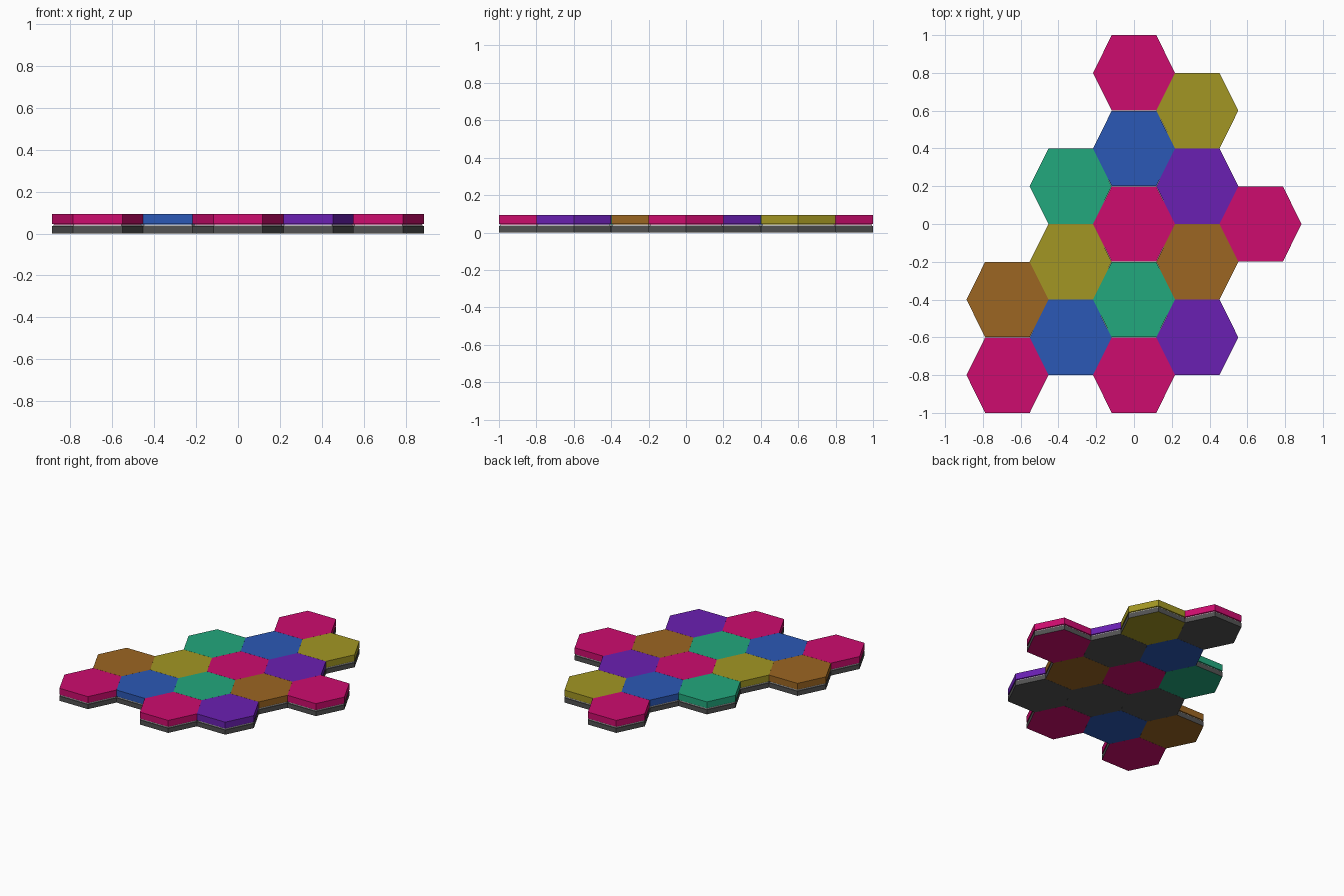
import bpy, bmesh

if "Cube" in bpy.data.objects:
    bpy.data.objects.remove(bpy.data.objects["Cube"])


def material(name, rgb):
    lin = [((c / 255 + 0.055) / 1.055) ** 2.4 if c > 10 else c / 255 / 12.92 for c in rgb]
    m = bpy.data.materials.new(name)
    m.diffuse_color = (*lin, 1)
    m.use_nodes = True
    m.node_tree.nodes["Principled BSDF"].inputs["Base Color"].default_value = m.diffuse_color
    return m


MATS = {n: material(n, c) for n, c in {
    "pink": (205, 12, 110), "olive": (162, 150, 35), "blue": (43, 88, 182),
    "purple": (106, 32, 178), "green": (34, 168, 125), "brown": (156, 102, 34),
    "dark_grey": (82, 82, 82), "pale_grey": (190, 190, 190)}.items()}

# Hexagon proportions: flat half-edge, half-width, half-height, column step
FLAT, WIDE, HIGH, STEP = 0.118, 0.217, 0.1995, 0.335


def hex_prism(name, x, y, z0, z1, inset, mat, bottom_mat=None):
    s = 1 - inset / HIGH
    outline = [(WIDE, 0), (FLAT, HIGH), (-FLAT, HIGH),
               (-WIDE, 0), (-FLAT, -HIGH), (FLAT, -HIGH)]
    bm = bmesh.new()
    low = [bm.verts.new((px * s, py * s, z0)) for px, py in outline]
    top = [bm.verts.new((px * s, py * s, z1)) for px, py in outline]
    under = bm.faces.new(low[::-1])
    bm.faces.new(top)
    for i in range(6):
        j = (i + 1) % 6
        bm.faces.new((low[i], low[j], top[j], top[i]))
    if bottom_mat:
        under.material_index = 1
    me = bpy.data.meshes.new(name)
    bm.to_mesh(me)
    bm.free()
    me.materials.append(MATS[mat])
    if bottom_mat:
        me.materials.append(MATS[bottom_mat])
    ob = bpy.data.objects.new(name, me)
    ob.location = (x, y, 0)
    bpy.context.collection.objects.link(ob)


# Tiles: column, y centre, colour, whether the colour shows underneath
TILES = [
    (-2, -0.4, "brown", True), (-2, -0.8, "pink", True),
    (-1, 0.2, "green", True), (-1, -0.2, "olive", False), (-1, -0.6, "blue", True),
    (0, 0.8, "pink", False), (0, 0.4, "blue", True), (0, 0.0, "pink", True),
    (0, -0.4, "green", False), (0, -0.8, "pink", True),
    (1, 0.6, "olive", True), (1, 0.2, "purple", False),
    (1, -0.2, "brown", True), (1, -0.6, "purple", False),
    (2, 0.0, "pink", True),
]

for n, (col, y, colour, shows) in enumerate(TILES):
    x = col * STEP
    # grey base, recessed pale seam with coloured neck, coloured cap
    hex_prism(f"tile_base_{n}", x, y, 0, 0.035, 0, "dark_grey", colour if shows else None)
    hex_prism(f"tile_seam_{n}", x, y, 0.035, 0.042, 0.006, "pale_grey")
    hex_prism(f"tile_neck_{n}", x, y, 0.042, 0.046, 0.008, colour)
    hex_prism(f"tile_cap_{n}", x, y, 0.046, 0.094, 0, colour)
